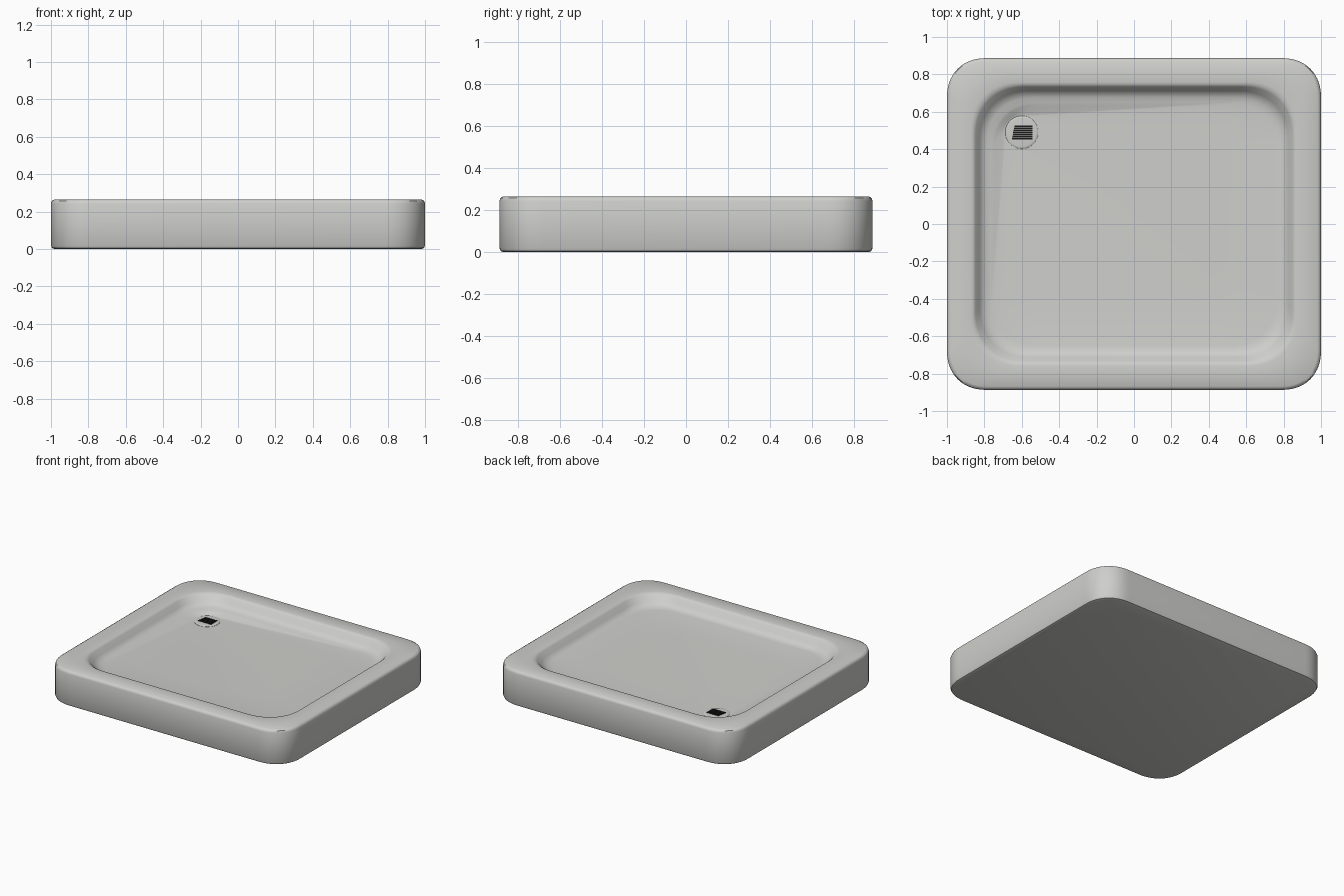
import bpy
import bmesh
from math import cos, sin, pi, radians

old = bpy.data.objects.get("Cube")
if old:
    bpy.data.objects.remove(old, do_unlink=True)


def material(name, rgb, rough):
    m = bpy.data.materials.new(name)
    m.use_nodes = True
    m.diffuse_color = (*rgb, 1)
    bsdf = m.node_tree.nodes["Principled BSDF"]
    bsdf.inputs["Base Color"].default_value = (*rgb, 1)
    bsdf.inputs["Roughness"].default_value = rough
    return m


ceramic = material("warm grey ceramic", (0.62, 0.62, 0.6), 0.5)
black = material("black grate", (0.01, 0.01, 0.01), 0.5)

STEPS = 14


def ring(cx, cy, hx, hy, r, z, power=2.25):
    """Rounded rectangle of points, counter-clockwise from the +x side."""
    pts = []
    for q, (sx, sy) in enumerate([(1, 1), (-1, 1), (-1, -1), (1, -1)]):
        for i in range(STEPS + 1):
            a = q * pi / 2 + i / STEPS * pi / 2
            c, s = abs(cos(a)) ** (2 / power), abs(sin(a)) ** (2 / power)
            pts.append((cx + sx * (hx - r + r * c), cy + sy * (hy - r + r * s), z))
    return pts


def finish(name, bm, mat, angle=40):
    bmesh.ops.remove_doubles(bm, verts=bm.verts, dist=1e-5)
    bmesh.ops.recalc_face_normals(bm, faces=bm.faces)
    mesh = bpy.data.meshes.new(name)
    bm.to_mesh(mesh)
    bm.free()
    mesh.materials.append(mat)
    obj = bpy.data.objects.new(name, mesh)
    bpy.context.collection.objects.link(obj)
    bpy.ops.object.select_all(action='DESELECT')
    obj.select_set(True)
    bpy.context.view_layer.objects.active = obj
    bpy.ops.object.shade_smooth_by_angle(angle=radians(angle))
    return obj


def loft(name, rings, mat):
    bm = bmesh.new()
    loops = [[bm.verts.new(p) for p in pts] for pts in rings]
    for a, b in zip(loops, loops[1:]):
        for i in range(len(a)):
            j = (i + 1) % len(a)
            bm.faces.new((a[i], a[j], b[j], b[i]))
    bm.faces.new(loops[0][::-1])
    bm.faces.new(loops[-1])
    return finish(name, bm, mat)


HX, HY = 1.0, 0.887
DX, DY, DR = -0.6, 0.49, 0.088

# Tray: underside, outer wall, flat rim, basin wall (inset, height, corner radius)
profile = [
    (0.02, 0, 0.2), (0.006, 0.005, 0.21), (0, 0.018, 0.215),
    (0, 0.243, 0.215), (0.005, 0.257, 0.212), (0.018, 0.265, 0.205),
    (0.13, 0.265, 0.26), (0.143, 0.262, 0.265), (0.153, 0.253, 0.27),
    (0.175, 0.22, 0.27), (0.19, 0.204, 0.27), (0.21, 0.194, 0.265),
    (0.235, 0.19, 0.26),
]
rings = [ring(0, 0, HX - d, HY - d, r, z) for d, z, r in profile]

# Basin floor: falls gently towards the drain
d, z0, r0 = profile[-1]
for t in (0.25, 0.5, 0.75, 1):
    k = 1 - t
    rings.append(ring(DX * t, DY * t, (HX - d) * k + DR * t, (HY - d) * k + DR * t,
                      r0 * k + DR * t, z0 - 0.022 * t, 2.25 * k + 2 * t))
loft("shower_tray", rings, ceramic)

# Drain cover: low disc with a softened edge
cover = [(DR, 0.16), (DR, 0.169), (DR - 0.004, 0.172), (DR - 0.012, 0.173)]
loft("drain_cover", [ring(DX, DY, r, r, r, z, 2) for r, z in cover], ceramic)

# Drain grate: parallel black slats
bm = bmesh.new()
SLATS, PITCH = 7, 0.0108
for i in range(SLATS):
    y = DY + (i - (SLATS - 1) / 2) * PITCH
    left = -0.652 + 0.002 * i
    made = bmesh.ops.create_cube(bm, size=1)["verts"]
    for v in made:
        v.co.x = -0.542 if v.co.x > 0 else left
        v.co.y = y + v.co.y * 0.009
        v.co.z = 0.174 + v.co.z * 0.006
finish("drain_grate", bm, black, 30)
